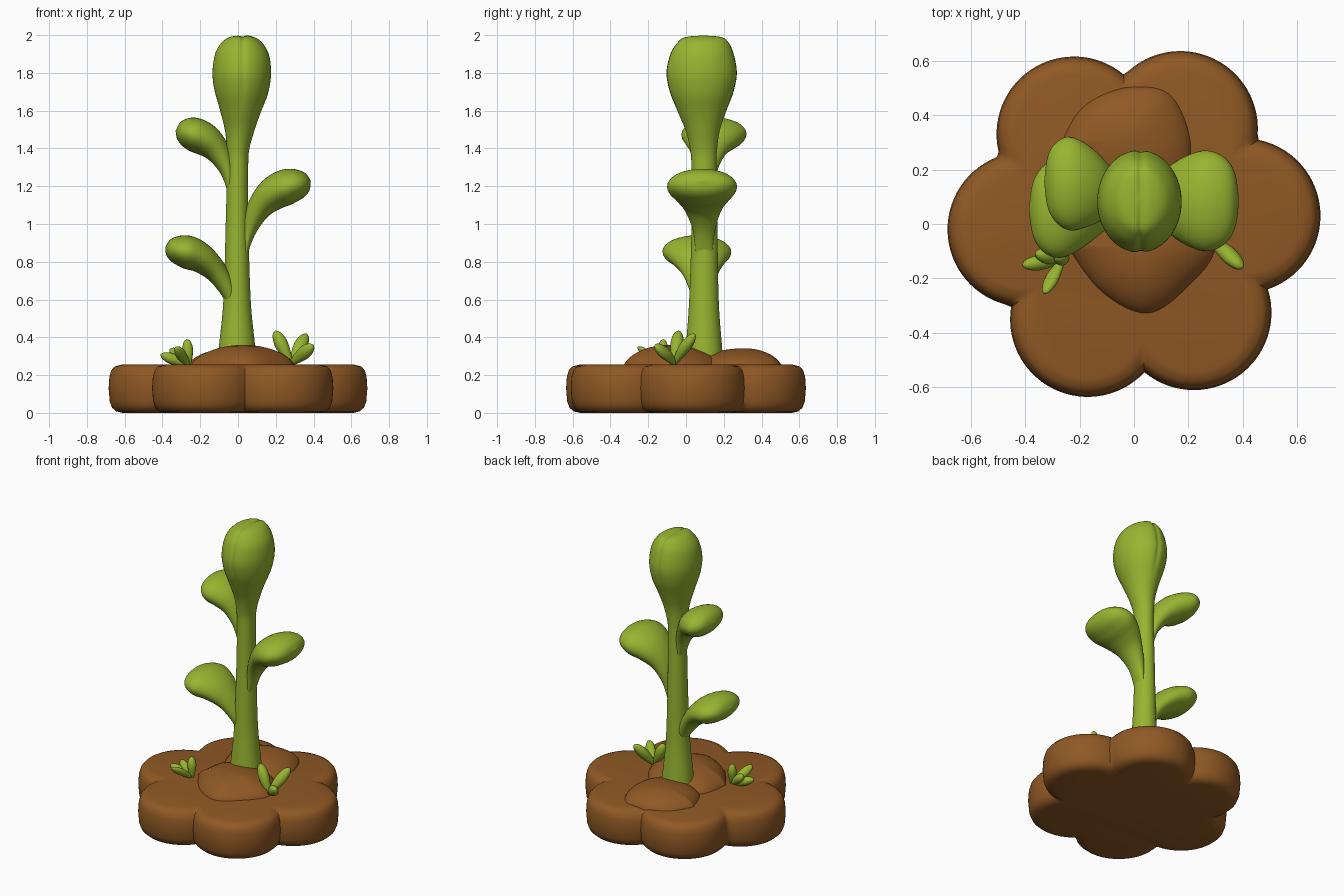
import bpy, bmesh, math
from mathutils import Vector


def material(name, rgb):
    m = bpy.data.materials.new(name)
    m.diffuse_color = (*rgb, 1)
    return m


GREEN = material("leaf green", (0.31, 0.46, 0.03))
BROWN = material("soil brown", (0.28, 0.10, 0.018))


def skin(name, rings, mat, angle=60):
    """Join equal-length rings of points into a closed smooth object."""
    bm = bmesh.new()
    rows = [[bm.verts.new(p) for p in r] for r in rings]
    n = len(rows[0])
    for a, b in zip(rows, rows[1:]):
        for i in range(n):
            bm.faces.new((a[i], a[(i + 1) % n], b[(i + 1) % n], b[i]))
    bm.faces.new(rows[0][::-1])
    bm.faces.new(rows[-1])
    bmesh.ops.recalc_face_normals(bm, faces=bm.faces)
    me = bpy.data.meshes.new(name)
    bm.to_mesh(me)
    bm.free()
    me.materials.append(mat)
    ob = bpy.data.objects.new(name, me)
    bpy.context.collection.objects.link(ob)
    bpy.ops.object.select_all(action='DESELECT')
    ob.select_set(True)
    bpy.context.view_layer.objects.active = ob
    bpy.ops.object.shade_smooth_by_angle(angle=math.radians(angle))
    return ob


def smooth_keys(keys, steps):
    """Catmull-Rom interpolation through tuples."""
    out = []
    for i in range(len(keys) - 1):
        k = [keys[max(0, min(len(keys) - 1, i + j))] for j in (-1, 0, 1, 2)]
        for s in range(steps):
            t = s / steps
            out.append([0.5 * (2 * b + (c - a) * t + (2 * a - 5 * b + 4 * c - d) * t * t
                               + (3 * b - a - 3 * c + d) * t ** 3) for a, b, c, d in zip(*k)])
    return out + [list(keys[-1])]


def paddle(name, keys, n=32, steps=5, dent=None):
    """Elliptic loft; keys are x, y, z, half thickness (in xz), half width (in y)."""
    pts = smooth_keys(keys, steps)
    rings = []
    for i, (x, y, z, th, w) in enumerate(pts):
        a, b = pts[max(i - 1, 0)], pts[min(i + 1, len(pts) - 1)]
        nrm = Vector((a[2] - b[2], 0, b[0] - a[0])).normalized()
        th, w = max(th, 0.0015), max(w, 0.0015)
        ring = []
        for j in range(n):
            t = math.tau * j / n
            p = Vector((x, y, z)) + nrm * th * math.cos(t) + Vector((0, w * math.sin(t), 0))
            ring.append(dent(p) if dent else p)
        rings.append(ring)
    return skin(name, rings, GREEN)


# Soil base: outline of six overlapping round lobes, edges rounded
LOBES = [(0.40, 0.03), (0.17, 0.35), (-0.22, 0.33), (-0.40, -0.02), (-0.17, -0.35), (0.22, -0.325)]


def soil_radius(t, r):
    best = 0.1
    for cx, cy in LOBES:
        along = cx * math.cos(t) + cy * math.sin(t)
        off = cx * math.sin(t) - cy * math.cos(t)
        if abs(off) < r:
            best = max(best, along + math.sqrt(r * r - off * off))
    return best


rings = []
for inset, z in [(0.075, 0.0), (0.04, 0.008), (0.018, 0.028), (0.006, 0.06), (0, 0.13), (0.004, 0.19),
                 (0.014, 0.225), (0.032, 0.246), (0.07, 0.255)]:
    ring = []
    for i in range(180):
        t = math.tau * i / 180
        r = soil_radius(t, 0.285 - inset)
        ring.append((r * math.cos(t), r * math.sin(t), z))
    rings.append(ring)
skin("soil_base", rings, BROWN, 50)


# Soil mounds: low domes on rounded outlines
def mound(name, outline, centre, height):
    edge = smooth_keys(outline + outline[:1], 8)[:-1]
    rings = []
    for k in range(11):
        a = math.pi / 2 * k / 10
        s = max(math.cos(a), 0.01)
        z = 0.245 + height * math.sin(a) ** 1.25
        rings.append([(centre[0] + (x - centre[0]) * s, centre[1] + (y - centre[1]) * s, z)
                      for x, y in edge])
    skin(name, rings, BROWN)


mound("front_mound", [(-0.25, -0.08), (-0.12, -0.25), (0.05, -0.33), (0.2, -0.23), (0.3, -0.08),
                      (0.2, 0.12), (0.0, 0.2), (-0.2, 0.12)], (0.03, -0.09), 0.115)
mound("back_mound", [(-0.27, 0.3), (-0.19, 0.43), (-0.04, 0.5), (0.13, 0.48), (0.21, 0.3),
                     (0.17, 0.12), (0.0, 0.03), (-0.19, 0.12)], (-0.03, 0.31), 0.097)


# Stem swelling into a closed bud with a seam groove
def groove(p):
    if p.z > 1.6:
        f = 0.04 * math.exp(-((p.x - 0.025) / 0.012) ** 2) * min(1, (p.z - 1.6) / 0.15)
        return p.lerp(Vector((p.x, 0.085, 1.8)), f)
    return p


paddle("stem_and_bud", [
    (-0.005, 0.095, 0.25, 0.105, 0.105), (-0.005, 0.095, 0.36, 0.095, 0.095),
    (-0.005, 0.095, 0.60, 0.072, 0.078), (-0.005, 0.098, 1.0, 0.060, 0.068),
    (-0.002, 0.095, 1.3, 0.056, 0.066), (0.0, 0.093, 1.4, 0.060, 0.072),
    (0.008, 0.088, 1.5, 0.079, 0.092), (0.013, 0.084, 1.6, 0.109, 0.130),
    (0.018, 0.083, 1.7, 0.142, 0.170), (0.02, 0.083, 1.8, 0.155, 0.188),
    (0.022, 0.085, 1.9, 0.142, 0.169), (0.024, 0.09, 1.96, 0.107, 0.138),
    (0.025, 0.092, 1.99, 0.064, 0.098), (0.025, 0.092, 2.0, 0.0, 0.0)], n=96, dent=groove)

# Three thick side leaves
paddle("lower_left_leaf", [
    (-0.03, 0.09, 0.53, 0.015, 0.04), (-0.045, 0.085, 0.63, 0.04, 0.06), (-0.11, 0.075, 0.74, 0.058, 0.095),
    (-0.19, 0.065, 0.815, 0.078, 0.15), (-0.265, 0.058, 0.85, 0.088, 0.182), (-0.33, 0.055, 0.865, 0.072, 0.16),
    (-0.37, 0.055, 0.872, 0.042, 0.10), (-0.385, 0.055, 0.875, 0, 0)])
paddle("right_leaf", [
    (0.04, 0.095, 0.85, 0.012, 0.045), (0.06, 0.095, 0.97, 0.04, 0.06), (0.11, 0.09, 1.08, 0.065, 0.10),
    (0.18, 0.087, 1.155, 0.088, 0.155), (0.255, 0.085, 1.195, 0.095, 0.185), (0.325, 0.085, 1.213, 0.078, 0.165),
    (0.368, 0.085, 1.224, 0.046, 0.105), (0.385, 0.085, 1.228, 0, 0)])
paddle("upper_left_leaf", [
    (-0.035, 0.10, 1.15, 0.012, 0.04), (-0.055, 0.105, 1.28, 0.04, 0.06), (-0.105, 0.12, 1.38, 0.065, 0.095),
    (-0.165, 0.138, 1.44, 0.085, 0.145), (-0.23, 0.148, 1.473, 0.09, 0.172), (-0.28, 0.152, 1.485, 0.075, 0.152),
    (-0.315, 0.155, 1.49, 0.044, 0.10), (-0.33, 0.155, 1.492, 0, 0)])


# Two grass tufts made of plump blades
def blade(name, base, tip, r):
    b, t = Vector(base), Vector(tip)
    keys = [(*b.lerp(t, f), r * s, r * s) for f, s in
            [(0, 0.3), (0.25, 0.7), (0.6, 1.0), (0.85, 0.75), (0.96, 0.38), (1, 0)]]
    paddle(name, keys, n=14, steps=2)


for side, base, tips in [
        ("right", (0.28, -0.06, 0.26), [(0.195, -0.04, 0.435), (0.365, 0.04, 0.42), (0.40, -0.155, 0.36)]),
        ("left", (-0.26, -0.13, 0.25), [(-0.41, -0.15, 0.31), (-0.33, -0.25, 0.35),
                                        (-0.27, -0.12, 0.39), (-0.36, -0.11, 0.34)])]:
    for i, tip in enumerate(tips):
        blade(f"{side}_grass_blade_{i + 1}", base, tip, 0.036 if side == "right" else 0.029)
